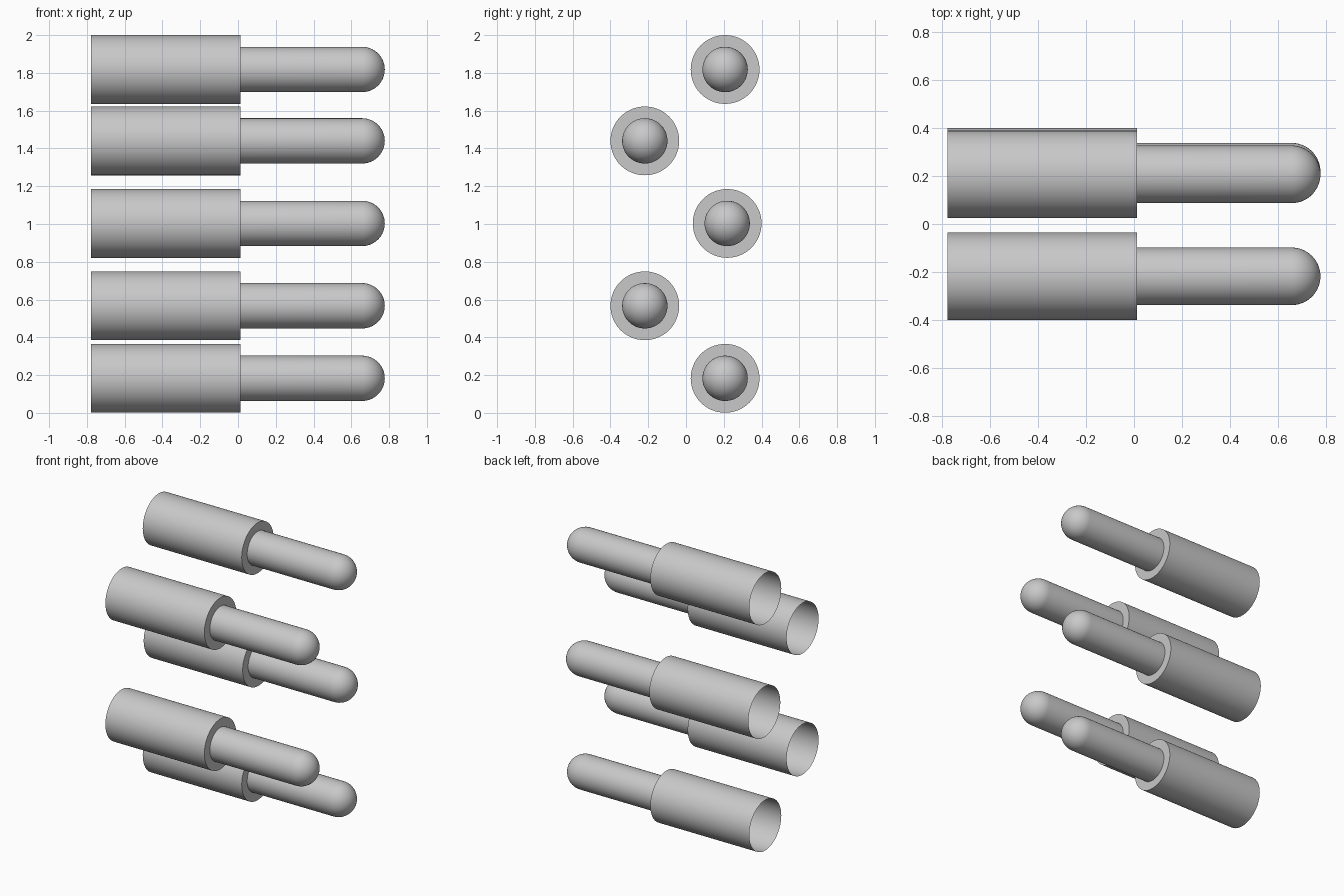
import bpy, bmesh
from math import pi, sin, cos
from mathutils import Matrix

cube = bpy.data.objects.get("Cube")
if cube:
    bpy.data.objects.remove(cube, do_unlink=True)

# Single plain grey
GREY = (0.58, 0.58, 0.58, 1.0)
grey = bpy.data.materials.new("plain grey")
grey.use_nodes = True
grey.diffuse_color = GREY
grey.node_tree.nodes["Principled BSDF"].inputs["Base Color"].default_value = GREY

SLEEVE_R, PIN_R = 0.182, 0.12
BACK, STEP, TIP = -0.777, 0.012, 0.777
SIDES, DOME_STEPS = 64, 14

# Half profile (x, radius): open sleeve, step, pin, round nose
shoulder = TIP - PIN_R
profile = [(BACK, SLEEVE_R), (STEP, SLEEVE_R), (STEP, PIN_R)]
for i in range(DOME_STEPS + 1):
    a = pi / 2 * i / DOME_STEPS
    profile.append((shoulder + PIN_R * sin(a), PIN_R * cos(a)))

# Revolve the profile around the x axis
bm = bmesh.new()
verts = [bm.verts.new((x, 0, r)) for x, r in profile]
edges = [bm.edges.new(pair) for pair in zip(verts, verts[1:])]
bmesh.ops.spin(bm, geom=verts + edges, cent=(0, 0, 0), axis=(1, 0, 0),
               angle=2 * pi, steps=SIDES, use_merge=False)
bmesh.ops.remove_doubles(bm, verts=bm.verts, dist=0.0005)
bmesh.ops.recalc_face_normals(bm, faces=bm.faces)
# Make sure the surface faces outward
side = max(bm.faces, key=lambda f: f.calc_area())
if side.normal.dot(side.calc_center_median() * 1.0 - Matrix.Diagonal((1, 0, 0)) @ side.calc_center_median()) < 0:
    bmesh.ops.reverse_faces(bm, faces=bm.faces)
mesh = bpy.data.meshes.new("stepped_pin")
bm.to_mesh(mesh)
bm.free()
mesh.materials.append(grey)

# Staggered stack of five identical pins
PLACES = {
    "bottom_pin": (0.207, 0.183),
    "lower_front_pin": (-0.218, 0.567),
    "middle_pin": (0.218, 1.003),
    "upper_front_pin": (-0.218, 1.44),
    "top_pin": (0.207, 1.818),
}
bpy.ops.object.select_all(action='DESELECT')
for name, (y, z) in PLACES.items():
    pin = bpy.data.objects.new(name, mesh)
    pin.location = (0, y, z)
    bpy.context.collection.objects.link(pin)

# Smooth rounds, crisp step
bpy.context.view_layer.objects.active = pin
pin.select_set(True)
bpy.ops.object.shade_smooth_by_angle(angle=pi / 6)
